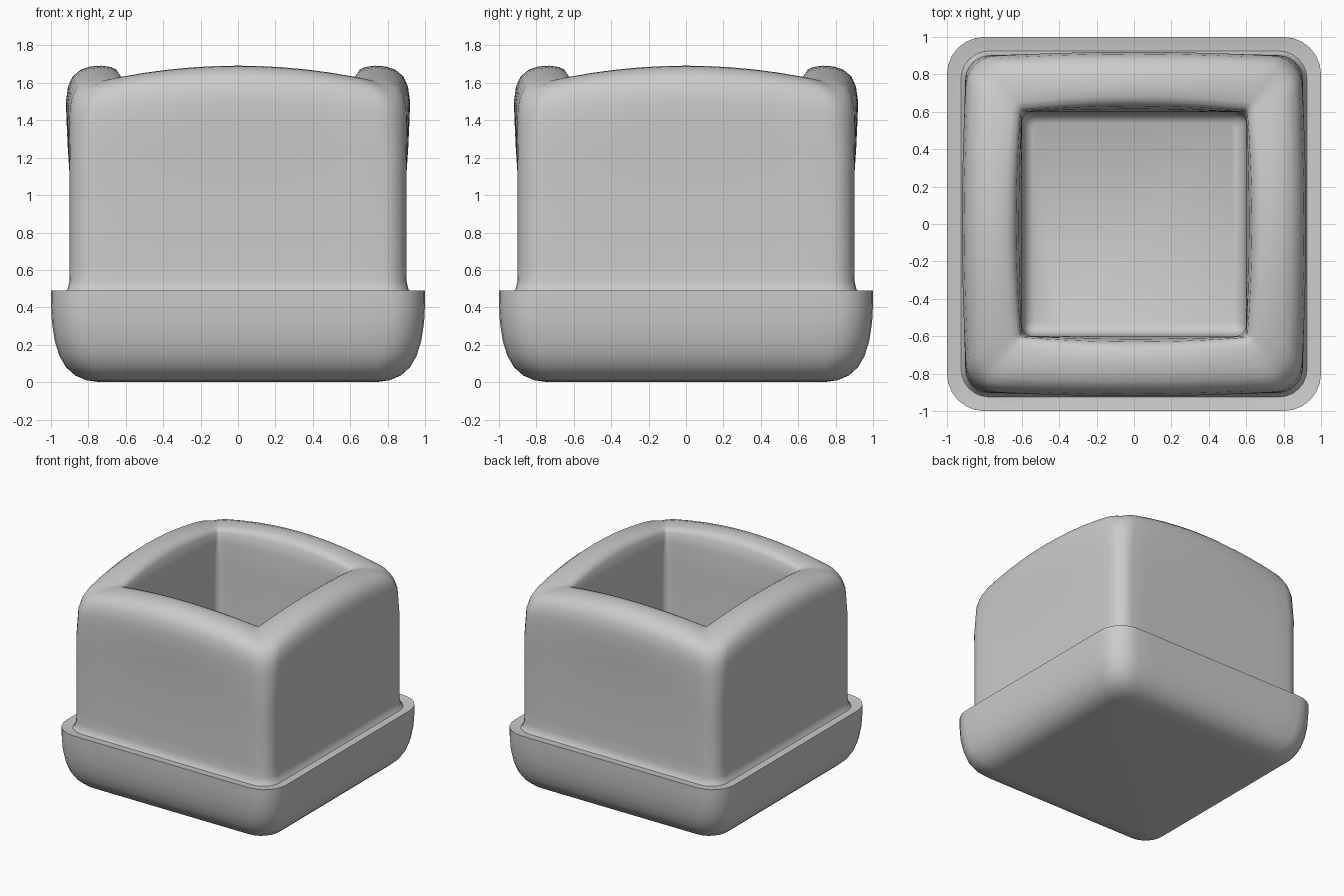
import bpy, bmesh, math

if "Cube" in bpy.data.objects:
    bpy.data.objects.remove(bpy.data.objects["Cube"])


def ring_points(half, radius, z, bulge=0.0, drop=0.0, side=10, arc=6):
    """Rounded square ring; sides may bow outward and corners may sink."""
    flat = half - radius
    pts = []
    for k in range(4):
        c, s = [(1, 0), (0, 1), (-1, 0), (0, -1)][k]
        local = [(half, -flat + 2 * flat * i / side) for i in range(side)]
        for i in range(arc):
            a = math.pi / 2 * i / arc
            local.append((flat + radius * math.cos(a), flat + radius * math.sin(a)))
        for u, v in local:
            bu = u + bulge * (u / half) * (1 - (v / half) ** 2)
            bv = v + bulge * (v / half) * (1 - (u / half) ** 2)
            low = min(abs(u), abs(v)) / half
            pts.append((bu * c - bv * s, bu * s + bv * c, z - drop * low ** 2))
    return pts


def loft(name, rows, cap_start=False, cap_end=False):
    bm = bmesh.new()
    rings = [[bm.verts.new(p) for p in ring_points(*row)] for row in rows]
    for a, b in zip(rings, rings[1:]):
        n = len(a)
        for i in range(n):
            j = (i + 1) % n
            bm.faces.new((a[i], a[j], b[j], b[i]))
    if cap_start:
        bm.faces.new(rings[0][::-1])
    if cap_end:
        bm.faces.new(rings[-1])
    mesh = bpy.data.meshes.new(name)
    bm.to_mesh(mesh)
    bm.free()
    obj = bpy.data.objects.new(name, mesh)
    bpy.context.collection.objects.link(obj)
    bpy.context.view_layer.objects.active = obj
    obj.select_set(True)
    bpy.ops.object.shade_smooth_by_angle(angle=math.radians(40))
    obj.select_set(False)
    return obj


# Saucer: rounded underside, crisp rim, shallow lip running in to the pot
loft("saucer", [
    (0.74, 0.12, 0.0), (0.81, 0.14, 0.01), (0.87, 0.16, 0.035),
    (0.92, 0.18, 0.08), (0.955, 0.19, 0.14), (0.98, 0.20, 0.22),
    (0.995, 0.20, 0.32), (1.0, 0.20, 0.42), (1.0, 0.20, 0.49),
    (0.975, 0.18, 0.487), (0.94, 0.16, 0.48), (0.89, 0.14, 0.48),
], cap_start=True)

# Pot: outer wall, bowed rounded rim
outer = [
    (0.925, 0.15, 0.48), (0.91, 0.14, 0.50), (0.902, 0.13, 0.54),
    (0.90, 0.13, 0.62), (0.90, 0.13, 1.10), (0.90, 0.13, 1.25, 0.01, 0.02),
    (0.895, 0.14, 1.40, 0.022, 0.04), (0.89, 0.14, 1.50, 0.03, 0.06),
    (0.875, 0.15, 1.58, 0.034, 0.075), (0.85, 0.15, 1.635, 0.034, 0.085),
    (0.81, 0.14, 1.67, 0.032, 0.09), (0.76, 0.12, 1.688, 0.03, 0.085),
    (0.70, 0.09, 1.692, 0.03, 0.075), (0.65, 0.05, 1.685, 0.03, 0.06),
    (0.62, 0.03, 1.67, 0.03, 0.05), (0.605, 0.02, 1.64, 0.025, 0.04),
]
# Inside wall and floor
inner = [
    (0.60, 0.03, 1.55, 0.015, 0.02), (0.60, 0.06, 1.35), (0.60, 0.06, 0.62),
    (0.592, 0.055, 0.56), (0.575, 0.045, 0.52), (0.54, 0.03, 0.50),
]
loft("pot", outer + inner, cap_end=True)
